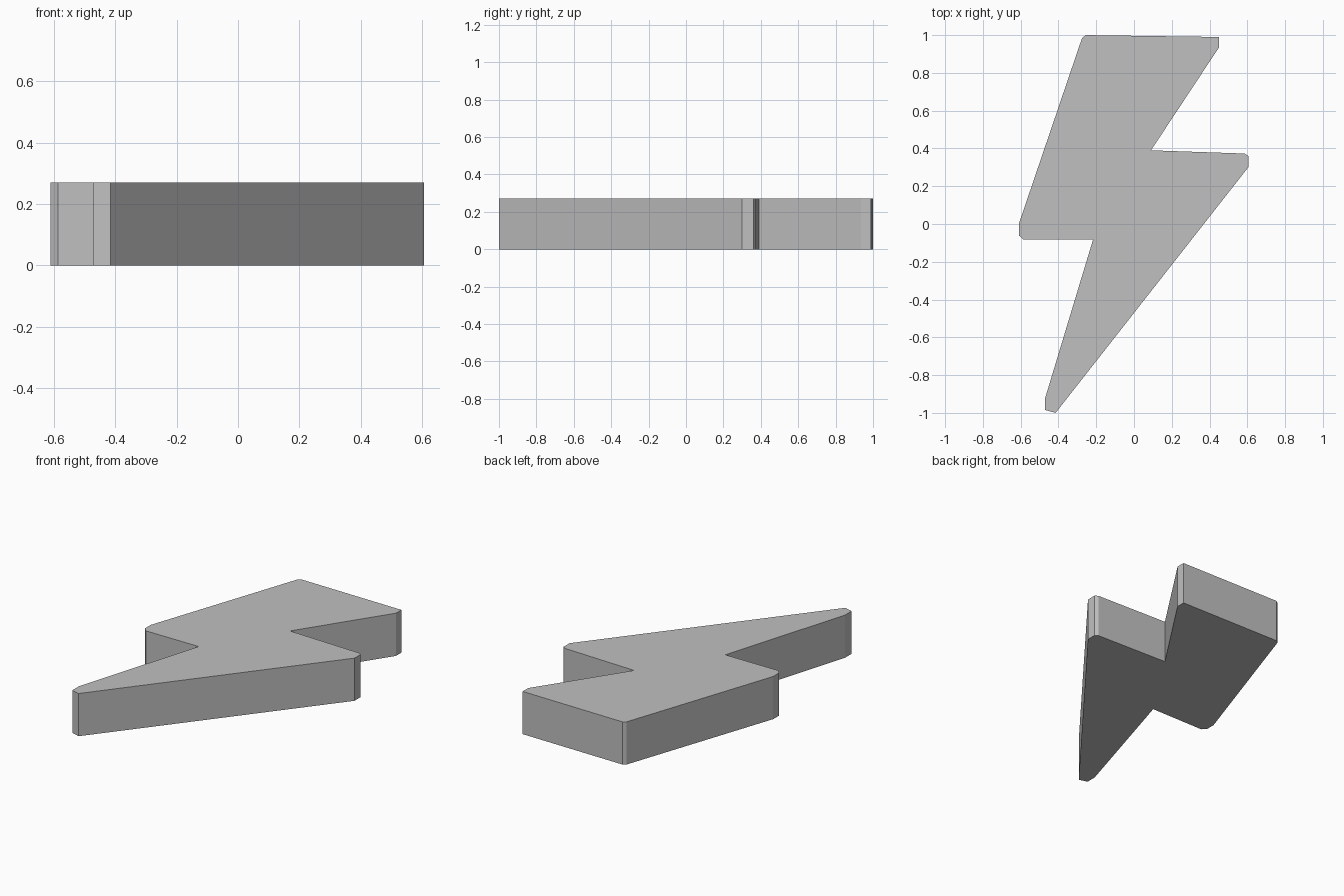
import bpy
import bmesh

HEIGHT = 0.27

cube = bpy.data.objects.get("Cube")
if cube:
    bpy.data.objects.remove(cube, do_unlink=True)

# Plain grey material
grey = bpy.data.materials.new("plain grey")
grey.use_nodes = True
color = (0.53, 0.53, 0.53, 1.0)
grey.diffuse_color = color
grey.node_tree.nodes["Principled BSDF"].inputs["Base Color"].default_value = color

# Bolt outline, counter-clockwise from the lower tip, with clipped corners
outline = [
    (-0.47, -0.985), (-0.415, -1.0),
    (0.605, 0.30), (0.605, 0.36), (0.585, 0.373),
    (0.09, 0.39),
    (0.45, 0.935), (0.45, 0.99),
    (-0.255, 1.0), (-0.275, 0.985),
    (-0.61, 0.0), (-0.61, -0.06), (-0.585, -0.083),
    (-0.217, -0.083),
    (-0.47, -0.92),
]

# Extrude the outline into a solid slab
bm = bmesh.new()
base = bm.faces.new([bm.verts.new((x, y, 0)) for x, y in outline])
result = bmesh.ops.extrude_face_region(bm, geom=[base], use_keep_orig=True)
top_verts = [g for g in result["geom"] if isinstance(g, bmesh.types.BMVert)]
bmesh.ops.translate(bm, vec=(0, 0, HEIGHT), verts=top_verts)
bmesh.ops.recalc_face_normals(bm, faces=bm.faces)

mesh = bpy.data.meshes.new("lightning_bolt")
bm.to_mesh(mesh)
bm.free()
mesh.materials.append(grey)
bolt = bpy.data.objects.new("lightning_bolt", mesh)
bpy.context.collection.objects.link(bolt)
